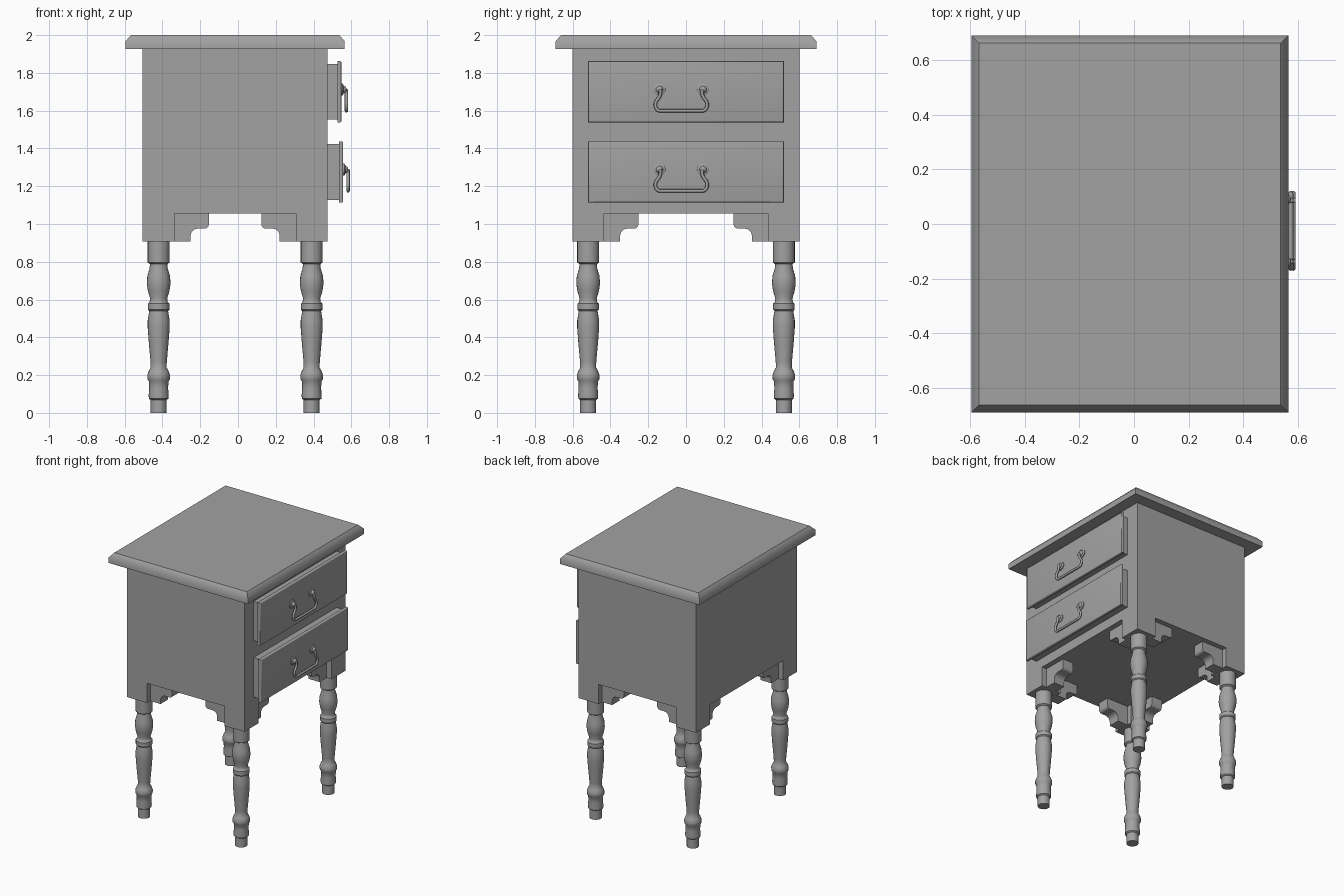
import bpy, bmesh, math
from mathutils import Matrix, Vector

if "Cube" in bpy.data.objects:
    bpy.data.objects.remove(bpy.data.objects["Cube"], do_unlink=True)

grey = bpy.data.materials.new("plain grey")
grey.use_nodes = True
COLOUR = (0.36, 0.36, 0.36, 1)
grey.diffuse_color = COLOUR
grey.node_tree.nodes["Principled BSDF"].inputs["Base Color"].default_value = COLOUR


def finish(name, bm, smooth=None):
    """Turn a bmesh into a named object, smoothed below the given angle."""
    bmesh.ops.recalc_face_normals(bm, faces=bm.faces[:])
    mesh = bpy.data.meshes.new(name)
    bm.to_mesh(mesh)
    bm.free()
    mesh.materials.append(grey)
    ob = bpy.data.objects.new(name, mesh)
    bpy.context.collection.objects.link(ob)
    if smooth:
        smooth_object(ob, smooth)
    return ob


def smooth_object(ob, degrees):
    bpy.ops.object.select_all(action="DESELECT")
    ob.select_set(True)
    bpy.context.view_layer.objects.active = ob
    bpy.ops.object.shade_smooth_by_angle(angle=math.radians(degrees))


def box_bmesh(low, high):
    low, high = Vector(low), Vector(high)
    bm = bmesh.new()
    bmesh.ops.create_cube(bm, size=1)
    for v in bm.verts:
        v.co = Vector(a + (b - a) * (c + 0.5) for a, b, c in zip(low, high, v.co))
    return bm


def box(name, low, high):
    return finish(name, box_bmesh(low, high))


def lathe(name, profile, matrix, sides):
    """Spin (radius, height) points about z, then place with matrix."""
    bm = bmesh.new()
    verts = [bm.verts.new((r, 0, h)) for r, h in profile]
    edges = [bm.edges.new(pair) for pair in zip(verts, verts[1:])]
    bmesh.ops.spin(bm, geom=verts + edges, axis=(0, 0, 1), cent=(0, 0, 0),
                   steps=sides, angle=math.tau)
    bmesh.ops.remove_doubles(bm, verts=bm.verts[:], dist=1e-4)
    bmesh.ops.transform(bm, matrix=matrix, verts=bm.verts[:])
    return finish(name, bm, 40)


# Overall sizes of the cabinet body
X0, X1, Y = -0.505, 0.475, 0.602
FOOT, FLOOR, ROOF = 0.907, 1.055, 1.926
POST = 0.168
CX, LEG_X, LEG_Y = (X0 + X1) / 2, 0.405, 0.518

# Cabinet body with the space between its corner posts cut away
body = box("cabinet_body", (X0, -Y, FOOT), (X1, Y, ROOF))
cutters = [box("cutter_x", (X0 + POST, -1, 0.5), (X1 - POST, 1, FLOOR)),
           box("cutter_y", (-1, -Y + POST, 0.5), (1, Y - POST, FLOOR))]
bpy.context.view_layer.objects.active = body
for cutter in cutters:
    cutter.hide_render = True
    mod = body.modifiers.new("cut", "BOOLEAN")
    mod.operation, mod.solver, mod.object = "DIFFERENCE", "EXACT", cutter
    bpy.ops.object.modifier_apply(modifier=mod.name)
    bpy.data.objects.remove(cutter, do_unlink=True)

# Table top with chamfered upper edge
bm = box_bmesh((-0.595, -0.69, 1.926), (0.565, 0.69, 1.968))
cap = max(bm.faces, key=lambda f: f.calc_center_median().z)
bmesh.ops.inset_region(bm, faces=[cap], thickness=0.04, depth=0)
for v in cap.verts:
    v.co.z = 2.0
finish("table_top", bm, 45)

# Turned legs
LEG = [(0, 0), (0.042, 0), (0.042, 0.068), (0.052, 0.075), (0.053, 0.095),
       (0.05, 0.13), (0.052, 0.168), (0.059, 0.178), (0.06, 0.2), (0.052, 0.222),
       (0.042, 0.24), (0.043, 0.27), (0.052, 0.37), (0.058, 0.45), (0.058, 0.49),
       (0.05, 0.54), (0.057, 0.547), (0.057, 0.578), (0.048, 0.586), (0.045, 0.605),
       (0.057, 0.645), (0.063, 0.685), (0.06, 0.725), (0.048, 0.765),
       (0.046, 0.788), (0.058, 0.796), (0.058, FOOT + 0.01), (0, FOOT + 0.01)]

# Scroll brackets beside each post: (distance from post, height)
BRACKET = [(0, FLOOR), (0, FOOT), (0.085, FOOT), (0.085, 0.938)]
BRACKET += [(0.125 - 0.04 * math.cos(t * math.pi / 8),
             0.938 + 0.038 * math.sin(t * math.pi / 8)) for t in range(1, 5)]
BRACKET += [(0.16 + 0.022 * math.sin(t * math.pi / 8),
             0.998 - 0.022 * math.cos(t * math.pi / 8)) for t in range(5)]
BRACKET += [(0.182, FLOOR)]


def bracket(name, start, along, across):
    bm = bmesh.new()
    half = across * 0.045
    rings = []
    for offset in (-half, half):
        rings.append([bm.verts.new(start + along * d + offset + Vector((0, 0, h)))
                      for d, h in BRACKET])
        bm.faces.new(rings[-1])
    a, b = rings
    for i in range(len(a)):
        j = (i + 1) % len(a)
        bm.faces.new((a[i], a[j], b[j], b[i]))
    finish(name, bm, 30)


for sx, side in ((1, "left"), (-1, "right")):
    for sy, end in ((-1, "front"), (1, "back")):
        centre = Vector((CX + sx * LEG_X, sy * LEG_Y, 0))
        lathe(f"{end}_{side}_leg", LEG, Matrix.Translation(centre), 24)
        ux, uy = Vector((-sx, 0, 0)), Vector((0, -sy, 0))
        bracket(f"{end}_{side}_bracket_x", centre + ux * POST / 2, ux, uy)
        bracket(f"{end}_{side}_bracket_y", centre + uy * POST / 2, uy, ux)

# Drawers with bail handles
ROSETTE = [(0, 0), (0.031, 0), (0.031, 0.007), (0.024, 0.012), (0.019, 0.012),
           (0.017, 0.02), (0.01, 0.026), (0, 0.027)]
TURN_TO_X = Matrix.Rotation(math.pi / 2, 4, "Y")
HANDLE_Y = -0.025


def drawer(label, face_x, mid_z):
    box(f"{label}_drawer_box", (X1 - 0.01, -0.495, mid_z - 0.148),
        (face_x - 0.015, 0.495, mid_z + 0.148))
    # Front panel with softened outer edges
    bm = box_bmesh((face_x - 0.022, -0.518, mid_z - 0.162),
                   (face_x, 0.518, mid_z + 0.162))
    rim = [e for e in bm.edges if all(v.co.x > face_x - 0.01 for v in e.verts)]
    bmesh.ops.bevel(bm, geom=rim, offset=0.008, segments=3, profile=0.5,
                    affect="EDGES")
    finish(f"{label}_drawer_front", bm, 40)

    pivot_z = mid_z + 0.012
    for s, side in ((-1, "first"), (1, "second")):
        place = Matrix.Translation((face_x - 0.001, HANDLE_Y + s * 0.115, pivot_z))
        lathe(f"{label}_{side}_rosette", ROSETTE, place @ TURN_TO_X, 20)

    # Hanging bail swept along a smooth path
    half = [(0.112, 0.0), (0.105, -0.03), (0.142, -0.07), (0.13, -0.113),
            (0.09, -0.113)]
    path = [(-y, z) for y, z in half] + [(y, z) for y, z in reversed(half)]
    curve = bpy.data.curves.new(f"{label}_handle", "CURVE")
    curve.dimensions = "3D"
    curve.bevel_depth, curve.bevel_resolution = 0.009, 2
    curve.use_fill_caps = True
    spline = curve.splines.new("NURBS")
    spline.points.add(len(path) - 1)
    for p, (y, z) in zip(spline.points, path):
        p.co = (face_x + 0.026, HANDLE_Y + y, pivot_z + z, 1)
    spline.order_u, spline.resolution_u, spline.use_endpoint_u = 3, 5, True
    curve.materials.append(grey)
    ob = bpy.data.objects.new(f"{label}_handle", curve)
    bpy.context.collection.objects.link(ob)
    bpy.ops.object.select_all(action="DESELECT")
    ob.select_set(True)
    bpy.context.view_layer.objects.active = ob
    bpy.ops.object.convert(target="MESH")
    smooth_object(bpy.context.view_layer.objects.active, 50)


drawer("upper", 0.548, 1.70)
drawer("lower", 0.557, 1.276)
